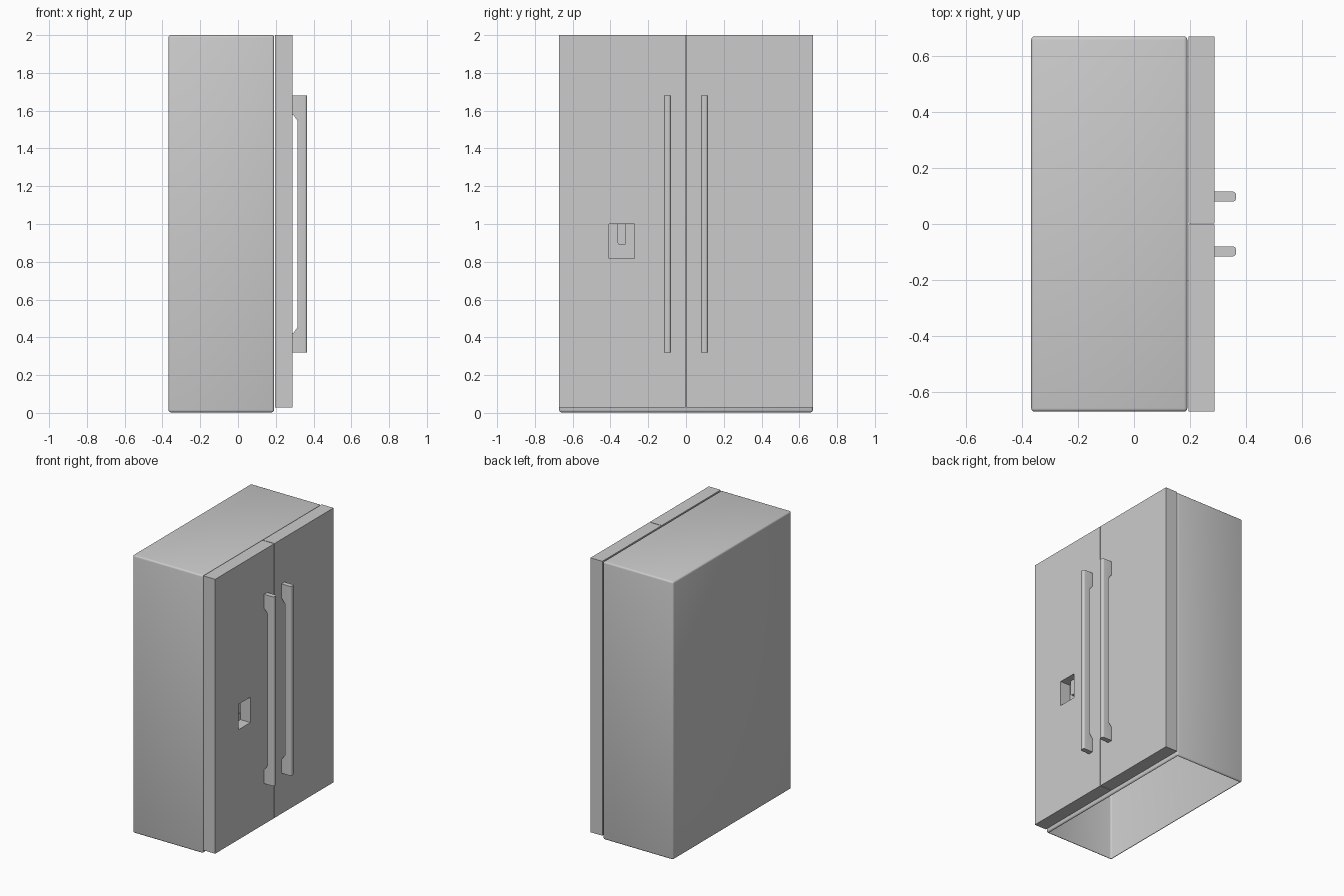
import bpy, bmesh
from mathutils import Vector

if "Cube" in bpy.data.objects:
    bpy.data.objects.remove(bpy.data.objects["Cube"])


def finish(name, bm):
    bmesh.ops.recalc_face_normals(bm, faces=bm.faces)
    mesh = bpy.data.meshes.new(name)
    bm.to_mesh(mesh)
    bm.free()
    ob = bpy.data.objects.new(name, mesh)
    bpy.context.collection.objects.link(ob)
    return ob


def box_bm(lo, hi):
    bm = bmesh.new()
    bmesh.ops.create_cube(bm, size=1)
    lo, hi = Vector(lo), Vector(hi)
    for v in bm.verts:
        v.co = (lo + hi) / 2 + v.co * (hi - lo)
    return bm


def box(name, lo, hi):
    return finish(name, box_bm(lo, hi))


def smooth(ob):
    bpy.ops.object.select_all(action='DESELECT')
    ob.select_set(True)
    bpy.context.view_layer.objects.active = ob
    bpy.ops.object.shade_smooth_by_angle()


# Cabinet: softened edges, open underneath
bm = box_bm((-0.368, -0.672, 0.003), (0.191, 0.672, 2.0))
bmesh.ops.bevel(bm, geom=bm.edges[:], offset=0.012, segments=3,
                profile=0.5, affect='EDGES')
bmesh.ops.recalc_face_normals(bm, faces=bm.faces)
base = [f for f in bm.faces if f.normal.z < -0.99 and f.calc_area() > 0.1]
bmesh.ops.delete(bm, geom=base, context='FACES')
mesh_ob = finish("cabinet", bm)
# Keep the normals of the open shell facing outward
if sum(p.normal.dot(p.center - Vector((-0.09, 0, 1))) for p in mesh_ob.data.polygons) < 0:
    mesh_ob.data.flip_normals()
smooth(mesh_ob)

# Two doors with a narrow centre gap
left_door = box("left_door", (0.195, -0.672, 0.028), (0.289, -0.002, 2.0))
box("right_door", (0.195, 0.002, 0.028), (0.289, 0.672, 2.0))

# Dispenser recess in the left door
cutter = box("recess_cutter", (0.21, -0.407, 0.818), (0.35, -0.272, 1.0))
cutter.hide_render = True
cutter.hide_viewport = True
cut = left_door.modifiers.new("recess", 'BOOLEAN')
cut.operation = 'DIFFERENCE'
cut.solver = 'EXACT'
cut.object = cutter

# Dispenser lever with rounded lower corners
bm = box_bm((0.222, -0.362, 0.89), (0.242, -0.317, 1.0))
low = [e for e in bm.edges
       if all(v.co.z < 0.9 for v in e.verts)
       and abs(e.verts[0].co.x - e.verts[1].co.x) > 0.01]
bmesh.ops.bevel(bm, geom=low, offset=0.012, segments=4, profile=0.5, affect='EDGES')
smooth(finish("dispenser_lever", bm))

# Handles: bracket profile, extruded sideways, outer long edges rounded
half = [(0.366, 0.68), (0.288, 0.68), (0.288, 0.58), (0.296, 0.573), (0.316, 0.545)]
profile = [(x, 1 + z) for x, z in half] + [(x, 1 - z) for x, z in reversed(half)]


def handle(name, y):
    bm = bmesh.new()
    face = bm.faces.new([bm.verts.new((x, y - 0.018, z)) for x, z in profile])
    ext = bmesh.ops.extrude_face_region(bm, geom=[face])
    bmesh.ops.translate(bm, vec=(0, 0.036, 0),
                        verts=[g for g in ext["geom"] if isinstance(g, bmesh.types.BMVert)])
    bmesh.ops.recalc_face_normals(bm, faces=bm.faces)
    outer = [e for e in bm.edges
             if all(v.co.x > 0.36 for v in e.verts) and e.calc_length() > 1]
    bmesh.ops.bevel(bm, geom=outer, offset=0.013, segments=4, profile=0.5, affect='EDGES')
    smooth(finish(name, bm))


for side, y in (("left", -0.098), ("right", 0.098)):
    handle(side + "_handle", y)
